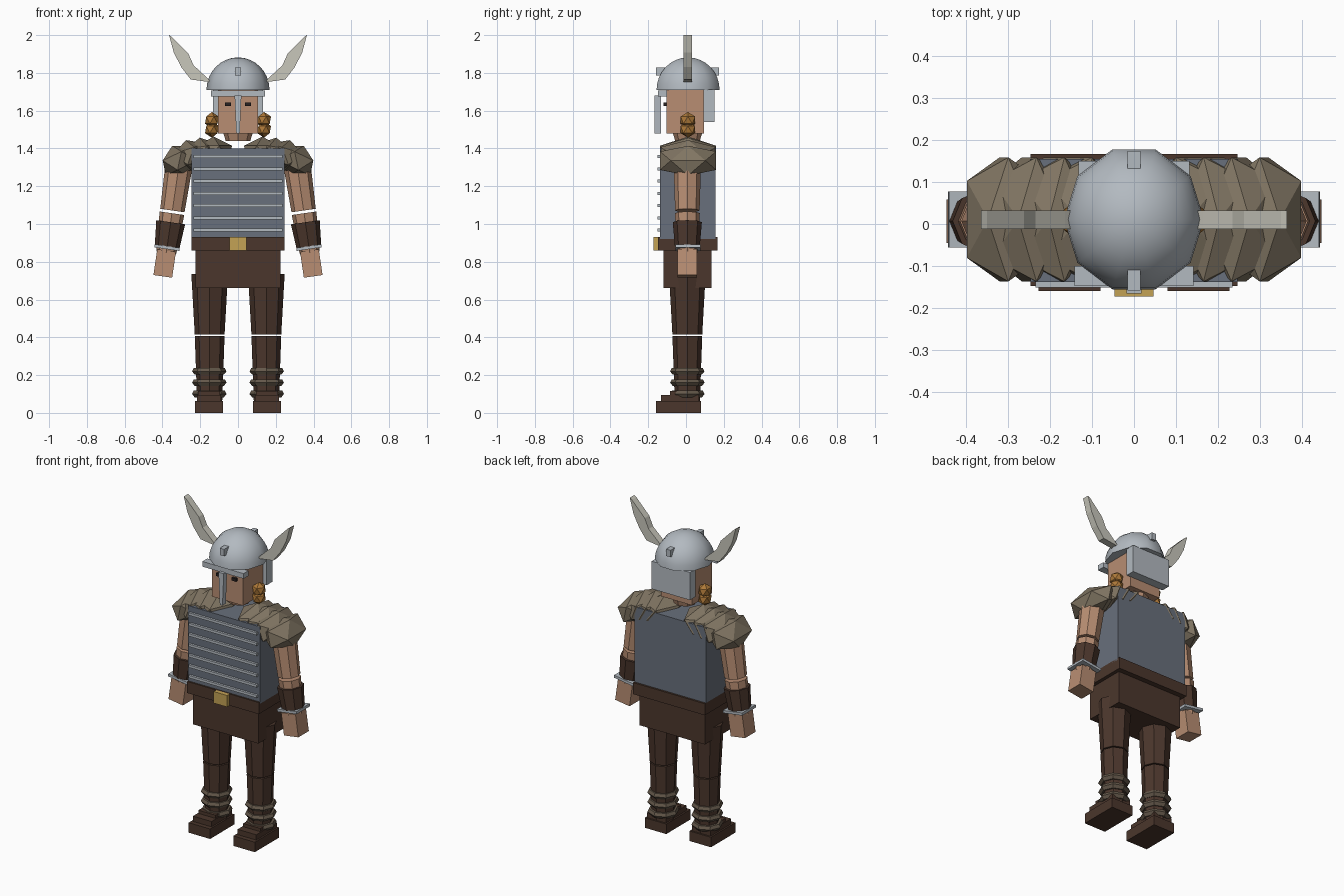
import bpy, bmesh, math
from mathutils import Matrix, Vector

if "Cube" in bpy.data.objects:
    bpy.data.objects.remove(bpy.data.objects["Cube"])


def mat(name, r, g, b):
    m = bpy.data.materials.new(name)
    m.diffuse_color = (r, g, b, 1)
    m.use_nodes = True
    m.node_tree.nodes["Principled BSDF"].inputs["Base Color"].default_value = m.diffuse_color
    return m


SKIN = mat("skin", 0.48, 0.27, 0.17)
LEATHER = mat("leather", 0.07, 0.037, 0.025)
STEEL = mat("steel", 0.45, 0.49, 0.53)
MAIL = mat("mail", 0.14, 0.16, 0.2)
FUR = mat("fur", 0.22, 0.18, 0.125)
WRAP = mat("wrap", 0.13, 0.1, 0.07)
HAIR = mat("hair", 0.42, 0.19, 0.04)
GOLD = mat("gold", 0.55, 0.36, 0.09)
BONE = mat("bone", 0.58, 0.57, 0.5)
DARK = mat("dark", 0.02, 0.015, 0.015)


def finish(name, bm, m, loc=(0, 0, 0), tilt=0.0, smooth=False):
    """Turn a bmesh into an object, tilted about y."""
    bmesh.ops.recalc_face_normals(bm, faces=bm.faces)
    bm.transform(Matrix.Translation(loc) @ Matrix.Rotation(tilt, 4, 'Y'))
    for f in bm.faces:
        f.smooth = smooth and len(f.verts) < 5
    me = bpy.data.meshes.new(name)
    bm.to_mesh(me)
    bm.free()
    me.materials.append(m)
    ob = bpy.data.objects.new(name, me)
    bpy.context.collection.objects.link(ob)
    return ob


def box(name, lo, hi, m, tilt=0.0, taper=1.0):
    """Box between two corners; taper narrows the bottom in x."""
    lo, hi = Vector(lo), Vector(hi)
    bm = bmesh.new()
    bmesh.ops.create_cube(bm, size=1)
    size = hi - lo
    for v in bm.verts:
        k = taper if v.co.z < 0 else 1
        v.co = (v.co.x * size.x * k, v.co.y * size.y, v.co.z * size.z)
    return finish(name, bm, m, (lo + hi) / 2, tilt)


def tube(name, x, y, z0, z1, r0, r1, m, tilt=0.0, n=8):
    """Tapered cylinder from z0 (radius r0) up to z1 (radius r1)."""
    bm = bmesh.new()
    bmesh.ops.create_cone(bm, cap_ends=True, segments=n, radius1=r0,
                          radius2=r1, depth=z1 - z0)
    return finish(name, bm, m, (x, y, (z0 + z1) / 2), tilt)


def ico(name, loc, scale, m, tilt=0.0):
    bm = bmesh.new()
    bmesh.ops.create_icosphere(bm, subdivisions=1, radius=1)
    bmesh.ops.scale(bm, vec=scale, verts=bm.verts)
    return finish(name, bm, m, loc, tilt)


def sbox(name, s, x0, x1, y0, y1, z0, z1, m, tilt=0.0):
    """Box mirrored to side s."""
    a, b = sorted((s * x0, s * x1))
    return box(name, (a, y0, z0), (b, y1, z1), m, tilt)


# Torso, belt and skirt
box("torso", (-.247, -.138, .92), (.247, .155, 1.4), MAIL)
for i in range(7):
    z = .967 + i * .065
    box("chest_strip", (-.235, -.152, z - .008), (.235, -.135, z + .008), STEEL)
box("belt", (-.247, -.148, .86), (.247, .167, .932), LEATHER)
box("buckle", (-.046, -.173, .86), (.046, -.14, .932), GOLD)
box("skirt", (-.225, -.12, .66), (.225, .135, .87), LEATHER)

# Head and face
tube("neck", 0, .008, 1.44, 1.49, .065, .08, SKIN)
box("head", (-.107, -.102, 1.48), (.107, .095, 1.73), SKIN)

# Helmet dome: half of a ten-sided sphere
bm = bmesh.new()
bmesh.ops.create_uvsphere(bm, u_segments=10, v_segments=16, radius=.167)
geom = bm.verts[:] + bm.edges[:] + bm.faces[:]
bmesh.ops.bisect_plane(bm, geom=geom, plane_co=(0, 0, 0), plane_no=(0, 0, 1),
                       clear_inner=True, dist=1e-5)
bmesh.ops.holes_fill(bm, edges=[e for e in bm.edges if e.is_boundary])
bm.transform(Matrix.Diagonal((1, 1.05, 1.03, 1)) @ Matrix.Rotation(math.pi / 2, 4, 'Z'))
finish("helmet_dome", bm, STEEL, (0, .011, 1.71), smooth=True)

box("brow_guard", (-.142, -.148, 1.675), (.142, -.1, 1.707), STEEL)
box("nose_guard", (-.018, -.166, 1.48), (.018, -.133, 1.68), STEEL, taper=.5)
box("neck_guard", (-.132, .093, 1.54), (.132, .15, 1.712), STEEL)
box("front_stud", (-.015, -.158, 1.785), (.015, -.11, 1.828), STEEL)
box("back_stud", (-.015, .128, 1.785), (.015, .174, 1.828), STEEL)

# Horn outline, extruded in y
HORN = [(.15, 1.76), (.253, 1.77), (.343, 1.905), (.364, 1.998),
        (.243, 1.85), (.19, 1.762)]
HORN = [(.14, 1.755), (.25, 1.765), (.29, 1.83), (.343, 1.908), (.365, 2.0),
        (.345, 1.99), (.25, 1.905), (.205, 1.84), (.16, 1.785)]
HORN = [(.14, 1.75), (.25, 1.765), (.30, 1.83), (.34, 1.908), (.365, 2.0),
        (.35, 1.99), (.262, 1.9), (.235, 1.84), (.165, 1.775)]

for s in (-1, 1):
    bm = bmesh.new()
    f = bm.faces.new([bm.verts.new((s * x, -.012, z)) for x, z in HORN])
    r = bmesh.ops.extrude_face_region(bm, geom=[f])
    bmesh.ops.translate(bm, vec=(0, .044, 0),
                        verts=[g for g in r["geom"] if isinstance(g, bmesh.types.BMVert)])
    finish("horn", bm, BONE)

    sbox("eye", s, .038, .068, -.118, -.095, 1.625, 1.643, DARK)
    for z in (1.55, 1.5):
        ico("braid", (s * .138, .01, z), (.041, .045, .043), HAIR)

    # Fur collar: overlapping stretched icosahedra
    for x, z, t in ((.31, 1.335, .45), (.25, 1.36, .3), (.19, 1.37, .15), (.13, 1.375, 0)):
        ico("shoulder_fur", (s * x, .011, z), (-s * .11, .174, .088), FUR, s * t)

    # Arm, hanging slightly outward
    def ax(z):
        return s * (.32 + (1.26 - z) * .145)
    T = -s * .144
    tube("upper_arm", ax(1.205), .007, 1.07, 1.34, .065, .073, SKIN, T)
    tube("forearm", ax(.95), .007, .845, 1.058, .053, .066, SKIN, T)
    tube("bracer", ax(.945), .007, .88, 1.01, .066, .077, LEATHER, T)
    c = s * ax(.875)
    sbox("wrist_band", s, c - .067, c + .067, -.056, .078, .867, .883, STEEL, T)
    c = s * ax(.79)
    sbox("hand", s, c - .05, c + .05, -.045, .058, .722, .86, SKIN, T)

    # Leg
    tube("thigh", s * .15, .007, .415, .735, .079, .097, LEATHER)
    tube("shin", s * .15, .007, .05, .408, .066, .079, LEATHER)
    for z in (.22, .16, .1):
        tube("leg_wrap", s * .152, .007, z - .018, z, .077, .091, WRAP)
        tube("leg_wrap", s * .152, .007, z, z + .018, .091, .082, WRAP)

    # Stepped boot
    sbox("boot_sole", s, .08, .228, -.16, .08, 0, .062, LEATHER)
    sbox("boot_step", s, .09, .218, -.132, .07, .06, .095, LEATHER)
    sbox("boot_upper", s, .095, .213, -.085, .065, .09, .115, LEATHER)
